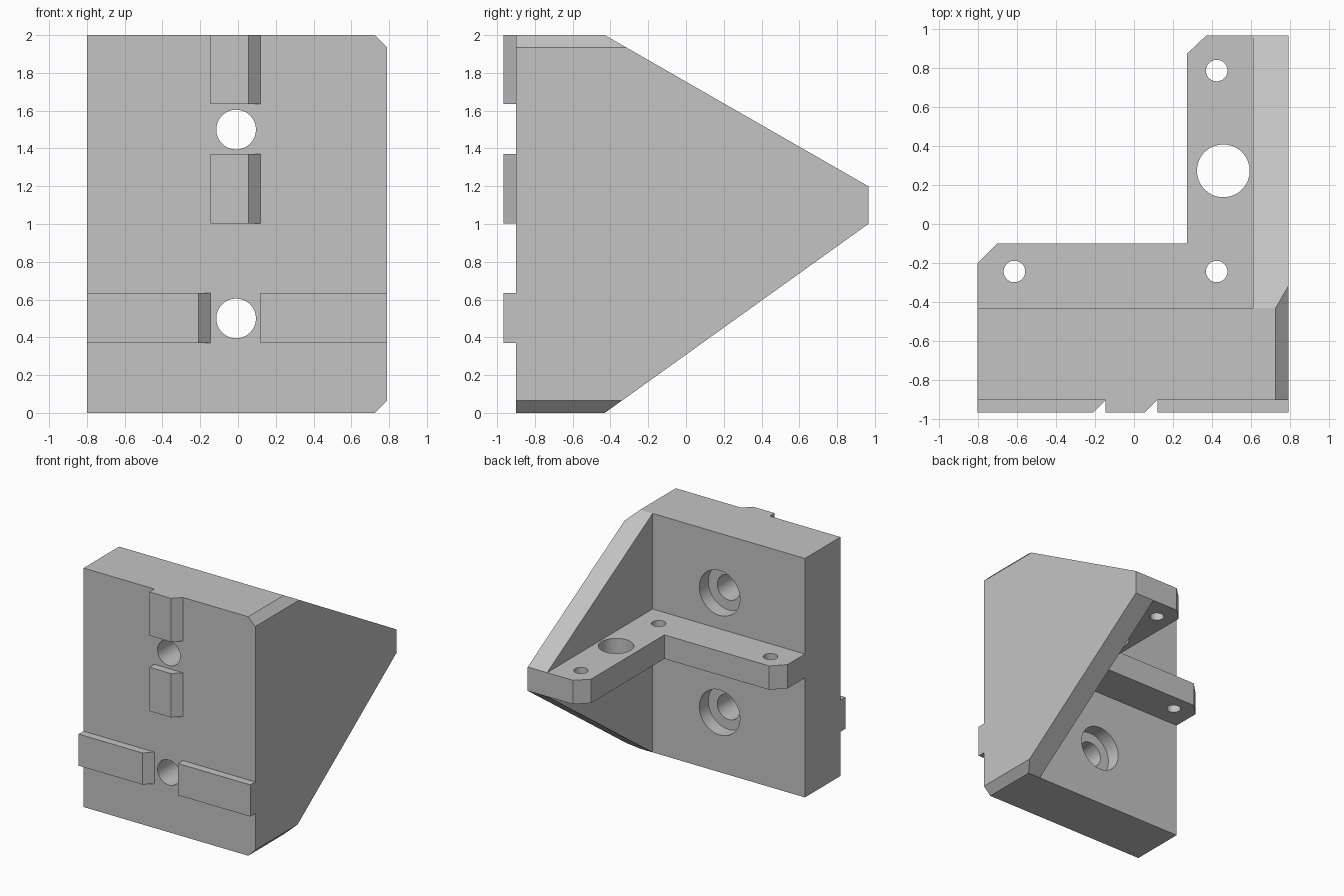
import bpy, bmesh, math
from mathutils import Vector

cube = bpy.data.objects.get("Cube")
if cube:
    bpy.data.objects.remove(cube, do_unlink=True)

grey = bpy.data.materials.new("plain grey")
grey.use_nodes = True
colour = (0.55, 0.55, 0.55, 1)
grey.diffuse_color = colour
grey.node_tree.nodes["Principled BSDF"].inputs["Base Color"].default_value = colour

LEFT, RIGHT = 0.79, -0.8
FRONT, BACK, TIP = -0.9, -0.43, 0.965
WALL = 0.61


def prism(name, outline, axis, low, high):
    """Extrude a 2D outline along x, y or z; the outline uses the other two axes in order."""
    bm = bmesh.new()
    verts = []
    for p in outline:
        co = list(p)
        co.insert("xyz".index(axis), low)
        verts.append(bm.verts.new(co))
    face = bm.faces.new(verts)
    moved = bmesh.ops.extrude_face_region(bm, geom=[face])["geom"]
    shift = Vector([high - low if a == axis else 0 for a in "xyz"])
    bmesh.ops.translate(bm, vec=shift, verts=[g for g in moved if isinstance(g, bmesh.types.BMVert)])
    bmesh.ops.recalc_face_normals(bm, faces=bm.faces)
    mesh = bpy.data.meshes.new(name)
    bm.to_mesh(mesh)
    bm.free()
    mesh.materials.append(grey)
    obj = bpy.data.objects.new(name, mesh)
    bpy.context.collection.objects.link(obj)
    return obj


def box(x0, x1, y0, y1):
    return [(x0, y0), (x1, y0), (x1, y1), (x0, y1)]


def hole(centre, radius, axis, low, high):
    turns = [math.tau * i / 64 for i in range(64)]
    ring = [(centre[0] + radius * math.cos(t), centre[1] + radius * math.sin(t)) for t in turns]
    return prism("hole_cutter", ring, axis, low, high)


def combine(target, part, operation):
    """Join or cut a part and discard it afterwards."""
    bpy.context.view_layer.objects.active = target
    mod = target.modifiers.new("combine", "BOOLEAN")
    mod.operation, mod.solver, mod.object = operation, "EXACT", part
    bpy.ops.object.modifier_apply(modifier=mod.name)
    bpy.data.objects.remove(part, do_unlink=True)


# Mounting plate
bracket = prism("angle_bracket", box(RIGHT, LEFT, 0, 2), "y", FRONT, BACK)

# Tapered side wall and L-shaped shelf
side = [(FRONT, 0), (BACK, 0), (TIP, 1), (TIP, 1.2), (BACK, 2), (FRONT, 2)]
shelf = [(RIGHT, -0.6), (LEFT, -0.6), (LEFT, TIP), (0.37, TIP), (0.27, 0.87),
         (0.27, -0.1), (-0.7, -0.1), (RIGHT, -0.2)]
parts = [prism("side_wall", side, "x", WALL, LEFT), prism("shelf", shelf, "z", 1, 1.2)]


# Locating keys on the front, some with one slanted end
def key(x0, x1, slant, z0, z1):
    outline = [(x0, -0.8), (x0, -0.965), (x1 - slant, -0.965), (x1, FRONT), (x1, -0.8)]
    return prism("key", outline, "z", z0, z1)


parts += [key(-0.145, 0.12, 0.065, 1.635, 2), key(-0.145, 0.12, 0.065, 1.003, 1.37),
          key(RIGHT, -0.145, 0.065, 0.37, 0.635), key(0.12, LEFT, 0, 0.37, 0.635)]
for part in parts:
    combine(bracket, part, "UNION")

# Chamfers along the outer top and bottom edges
for edge, inward in ((2, -1), (0, 1)):
    wedge = [(0.705, edge - inward * 0.02), (0.81, edge - inward * 0.02), (0.81, edge + inward * 0.085)]
    combine(bracket, prism("chamfer_cutter", wedge, "y", -1.1, 0.2), "DIFFERENCE")

# Counterbored bolt holes through the plate
for z in (0.5, 1.5):
    combine(bracket, hole((-0.01, z), 0.105, "y", -1.1, -0.3), "DIFFERENCE")
    combine(bracket, hole((-0.01, z), 0.188, "y", BACK - 0.12, -0.3), "DIFFERENCE")

# Holes through the shelf
for centre, radius in (((-0.612, -0.243), 0.055), ((0.423, -0.243), 0.055),
                       ((0.423, 0.785), 0.055), ((0.457, 0.272), 0.135)):
    combine(bracket, hole(centre, radius, "z", 0.9, 1.3), "DIFFERENCE")

# Smooth bores, sharp edges
bpy.ops.object.select_all(action="DESELECT")
bracket.select_set(True)
bpy.context.view_layer.objects.active = bracket
bpy.ops.object.shade_smooth_by_angle(angle=math.radians(25))
